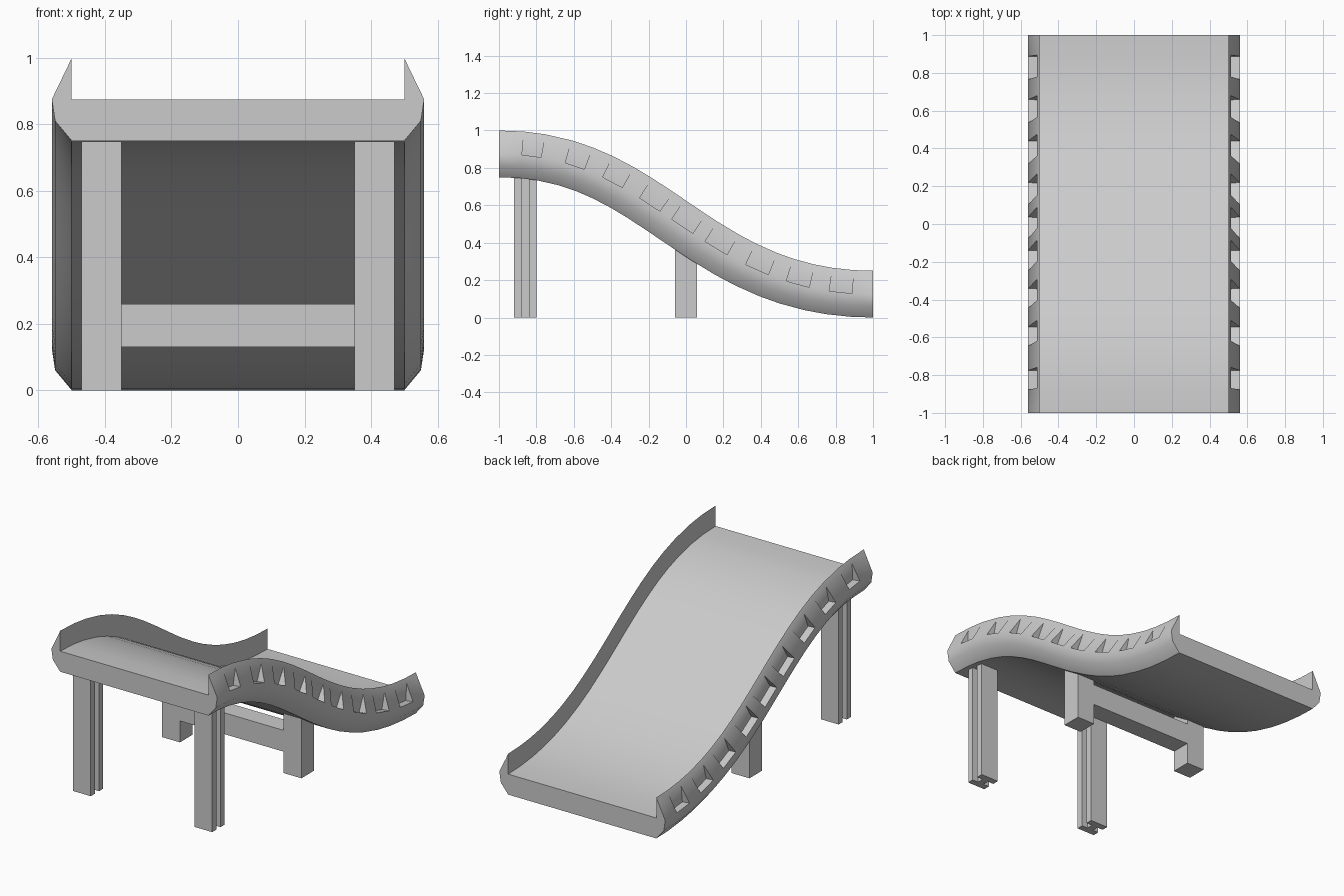
import bpy, bmesh, math
from mathutils import Vector

if "Cube" in bpy.data.objects:
    bpy.data.objects.remove(bpy.data.objects["Cube"])


def finish(name, bm, angle=40):
    bmesh.ops.recalc_face_normals(bm, faces=bm.faces[:])
    me = bpy.data.meshes.new(name)
    bm.to_mesh(me)
    bm.free()
    ob = bpy.data.objects.new(name, me)
    bpy.context.collection.objects.link(ob)
    bpy.ops.object.select_all(action='DESELECT')
    ob.select_set(True)
    bpy.context.view_layer.objects.active = ob
    bpy.ops.object.shade_smooth_by_angle(angle=math.radians(angle))
    return ob


# S-shaped path of the rail's top edge (cubic curve), with its normal
def path(y):
    a = 0.9
    curve = lambda t: -(1-t)**3 - (1-a)*3*t*(1-t)**2 + (1-a)*3*t*t*(1-t) + t**3
    lo, hi = 0.0, 1.0
    for _ in range(40):
        mid = (lo + hi) / 2
        if curve(mid) < y:
            lo = mid
        else:
            hi = mid
    t = lo
    dz = -4.5 * t * (1 - t)
    dy = 3*a*(1-t)**2 + 6*(2-2*a)*t*(1-t) + 3*a*t*t
    n = Vector((0, -dz, dy)).normalized()
    return Vector((0, y, 1 - 0.75 * (3*t*t - 2*t**3))), n


# Slide: cross-section swept along the path, with pockets in both rails
half = [(0.5, 0), (0.513, -0.028), (0.56, -0.125), (0.55, -0.19), (0.5, -0.25)]
section = half + [(-x, z) for x, z in reversed(half)] + [(-0.5, -0.125), (0.5, -0.125)]
pockets = [-0.81, -0.555, -0.335, -0.125, 0.05, 0.225, 0.43, 0.63, 0.84]
stations = [-1.0] + [c + s for c in pockets for s in (-0.056, 0.056)] + [1.0]

bm = bmesh.new()
rings = []
for y in stations:
    p, n = path(y)
    rings.append([bm.verts.new(p + n * z + Vector((x, 0, 0))) for x, z in section])
count = len(section)
for i in range(len(stations) - 1):
    r, s = rings[i], rings[i + 1]
    for k in range(count):
        m = (k + 1) % count
        if i % 2 == 1 and k in (1, 7):
            # pocket: upright back wall, floor and two triangular cheeks
            b, c = (1, 2) if k == 1 else (8, 7)
            back = []
            for y in stations[i:i + 2]:
                p, n = path(y)
                x = 0.511 if k == 1 else -0.511
                back.append(bm.verts.new(p - n * 0.13 + Vector((x, 0, 0))))
            bm.faces.new((r[b], s[b], back[1], back[0]))
            bm.faces.new((back[0], back[1], s[c], r[c]))
            bm.faces.new((r[b], back[0], r[c]))
            bm.faces.new((s[b], s[c], back[1]))
        else:
            bm.faces.new((r[k], r[m], s[m], s[k]))
bm.faces.new(rings[0])
bm.faces.new(rings[-1])
finish("slide_chute", bm)


# Vertical post from a plan outline
def post(name, outline, cx, cy, height):
    bm = bmesh.new()
    f = bm.faces.new([bm.verts.new((cx + x, cy + y, 0)) for x, y in outline])
    ext = bmesh.ops.extrude_face_region(bm, geom=[f])
    top = [v for v in ext["geom"] if isinstance(v, bmesh.types.BMVert)]
    bmesh.ops.translate(bm, verts=top, vec=(0, 0, height))
    finish(name, bm, 30)


# Grooved front legs and plain middle legs
w, g, d = 0.06, 0.02, 0.02
grooved = [(-w, -w), (w, -w), (w, -g), (d, -g), (d, g), (w, g),
           (w, w), (-w, w), (-w, g), (-d, g), (-d, -g), (-w, -g)]
square = [(-w, -w), (w, -w), (w, w), (-w, w)]
for side, sx in (("left", -1), ("right", 1)):
    post("front_leg_" + side, grooved, sx * 0.41, -0.86, 0.77)
    post("middle_leg_" + side, square, sx * 0.41, 0, 0.40)

# Crossbar joining the middle legs
bm = bmesh.new()
bmesh.ops.create_cube(bm, size=1)
bmesh.ops.scale(bm, vec=(0.72, 0.118, 0.13), verts=bm.verts[:])
bmesh.ops.translate(bm, vec=(0, 0, 0.195), verts=bm.verts[:])
finish("crossbar", bm, 30)
